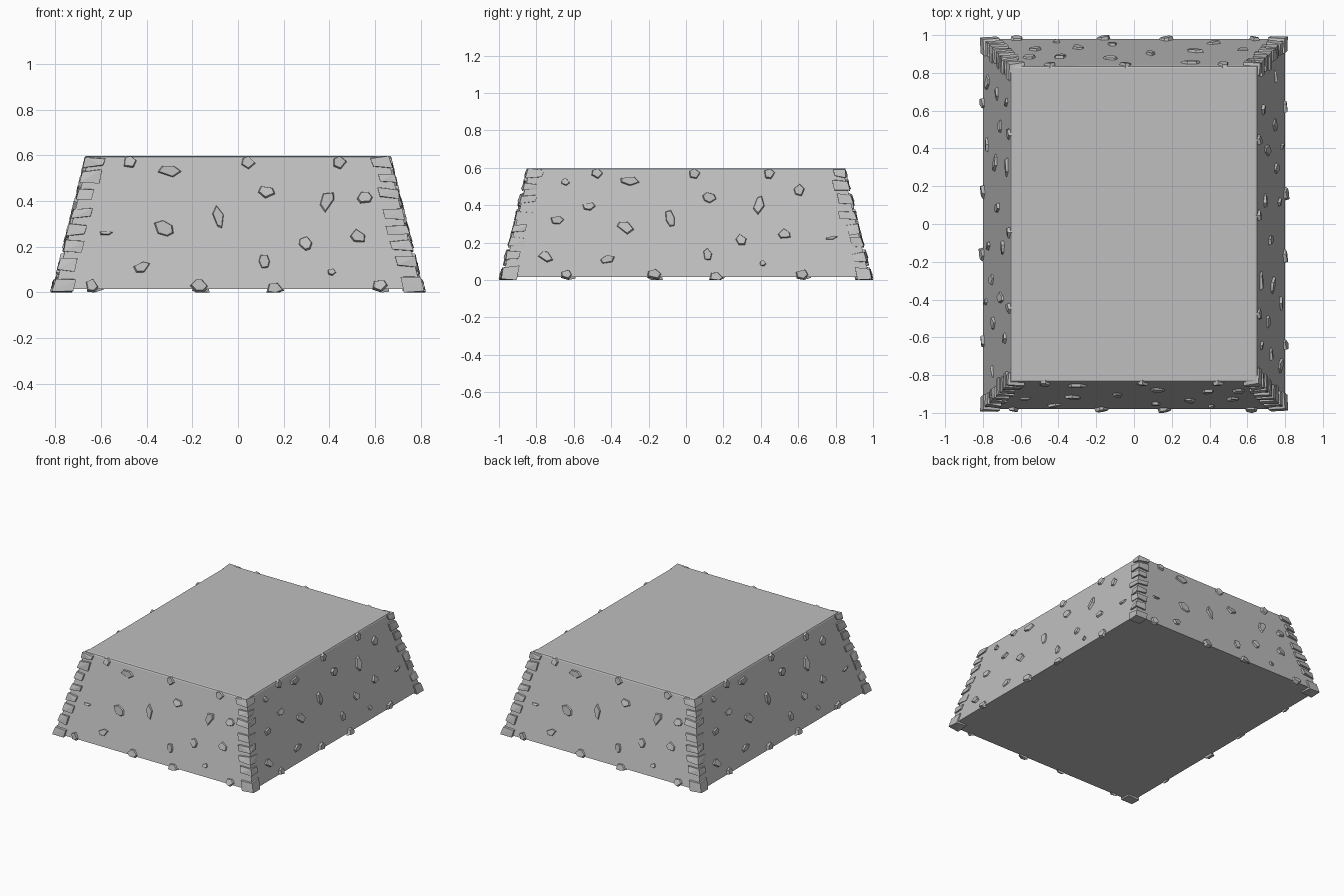
import bpy, bmesh, math, random
from mathutils import Vector, Matrix

random.seed(4)
cube = bpy.data.objects.get("Cube")
if cube:
    bpy.data.objects.remove(cube)

stone_grey = bpy.data.materials.new("stone_grey")
GREY = (0.52, 0.52, 0.52, 1)
stone_grey.diffuse_color = GREY
stone_grey.use_nodes = True
stone_grey.node_tree.nodes["Principled BSDF"].inputs["Base Color"].default_value = GREY

Z0, Z1 = 0.015, 0.597            # underside and top of the block
BOTTOM, TOP = (0.80, 0.98), (0.655, 0.837)
INSET = BOTTOM[0] - TOP[0]


def finish(bm, name):
    bmesh.ops.recalc_face_normals(bm, faces=bm.faces)
    mesh = bpy.data.meshes.new(name)
    bm.to_mesh(mesh)
    bm.free()
    mesh.materials.append(stone_grey)
    obj = bpy.data.objects.new(name, mesh)
    bpy.context.collection.objects.link(obj)
    return obj


def add_hull(bm, points):
    verts = [bm.verts.new(p) for p in points]
    out = bmesh.ops.convex_hull(bm, input=verts)
    unused = {v for v in out["geom_interior"] + out["geom_unused"]
              if isinstance(v, bmesh.types.BMVert)}
    bmesh.ops.delete(bm, geom=list(unused), context='VERTS')


def half_width(axis, z):
    t = (z - Z0) / (Z1 - Z0)
    return BOTTOM[axis] + (TOP[axis] - BOTTOM[axis]) * t


# Tapered block with a softened top rim
bm = bmesh.new()
bmesh.ops.create_cube(bm, size=2)
for v in bm.verts:
    x, y = TOP if v.co.z > 0 else BOTTOM
    v.co = (v.co.x * x, v.co.y * y, Z1 if v.co.z > 0 else Z0)
rim = [e for e in bm.edges if all(v.co.z > 0.5 for v in e.verts)]
bmesh.ops.bevel(bm, geom=rim, offset=0.012, segments=2, profile=0.5, affect='EDGES')
finish(bm, "block")

# Stones set in the walls: across, height, width, tall, turn in degrees
SHARED = [
    (-.30, .53, .11, .055, -5), (.125, .44, .08, .06, -20), (.39, .40, .06, .11, -15),
    (-.085, .33, .05, .11, 15), (-.325, .28, .10, .07, -25), (.295, .215, .06, .07, 20),
    (.525, .245, .08, .06, -40), (-.42, .11, .085, .05, 15), (.115, .135, .05, .075, 5),
    (.41, .09, .04, .035, 0),
]
FRONT = [(.555, .415, .07, .06, 10), (-.58, .26, .07, .02, 0)]
SIDE = [
    (-.645, .525, .05, .045, 0), (.605, .48, .06, .07, 15), (-.52, .395, .075, .05, 0),
    (-.69, .32, .08, .05, 0), (.78, .225, .07, .02, 10), (-.75, .125, .09, .06, -20),
]
RIM = [(-.475, .57), (.045, .568), (.445, .568)]
FOOT = [(-.64, .03, .06), (-.17, .03, .08), (.16, .014, .08), (.62, .03, .07)]


def wall_stone(bm, axis, across, height, wide, tall, turn, bulge=0.012):
    """Faceted chip on a sloping wall: axis 1 is the front, axis 0 the right."""
    along = Vector((1, 0, 0)) if axis else Vector((0, 1, 0))
    outward = Vector((0, -1, 0)) if axis else Vector((1, 0, 0))
    up = (Vector((0, 0, Z1 - Z0)) - outward * INSET).normalized()
    normal = along.cross(up)
    centre = along * across + outward * half_width(axis, height) + Vector((0, 0, height))
    sides = random.choice((5, 5, 6))
    spin = Matrix.Rotation(math.radians(turn), 2)
    lean = random.uniform(0, math.tau)
    points = []
    for i in range(sides):
        a = math.tau * (i + random.uniform(-.25, .25)) / sides
        flat = spin @ Vector((math.cos(a) * wide / 2, math.sin(a) * tall / 2))
        lift = bulge * (0.9 + 0.35 * math.cos(a - lean))
        for scale, depth in ((1.08, -0.01), (0.84, lift)):
            p = centre + along * flat.x * scale + up * flat.y * scale + normal * depth
            p.z = min(max(p.z, 0), Z1)
            points.append(p)
    add_hull(bm, points)


def corner_stone(bm, sx, height, tall):
    """Chunky quoin wrapped round a front corner."""
    reach = [random.uniform(.05, .085) for _ in range(2)]
    points = []
    for end in (-1, 1):
        z = min(max(height + end * tall / 2 + random.uniform(-.006, .006), 0), Z1)
        for ox in (0, 1):
            for oy in (0, 1):
                x = half_width(0, z) + (-reach[0] if ox else random.uniform(.004, .013))
                y = half_width(1, z) + (-reach[1] if oy else random.uniform(.004, .013))
                # the tails stand proud of the neighbouring wall and droop a little
                if ox != oy:
                    points.append((sx * x, -y - (.006 if oy == 0 else 0),
                                   max(z + random.uniform(-.012, .012), 0)))
                else:
                    points.append((sx * x, -y, z))
    for i, p in enumerate(points):
        points[i] = (p[0], p[1], min(p[2], Z1))
    add_hull(bm, points)


def with_opposite(bm, name):
    """Repeat the stones half a turn round the block."""
    copy = bmesh.ops.duplicate(bm, geom=bm.verts[:] + bm.edges[:] + bm.faces[:])
    verts = [g for g in copy["geom"] if isinstance(g, bmesh.types.BMVert)]
    bmesh.ops.rotate(bm, verts=verts, matrix=Matrix.Rotation(math.pi, 3, 'Z'))
    return finish(bm, name)


for axis, extra, name in ((1, FRONT, "front_and_back"), (0, SIDE, "side")):
    bm = bmesh.new()
    for chip in SHARED + extra:
        wall_stone(bm, axis, *chip)
    with_opposite(bm, name + "_wall_stones")

    bm = bmesh.new()
    for across, height in RIM:
        wall_stone(bm, axis, across, height, .065, .06, 0)
    for across, height, wide in FOOT:
        wall_stone(bm, axis, across, height, wide, .06, 0, bulge=0.016)
    with_opposite(bm, name + "_edge_stones")

bm = bmesh.new()
for sx in (-1, 1):
    for height in (.572, .50, .43, .345, .275, .205, .13):
        corner_stone(bm, sx, height, .048)
    corner_stone(bm, sx, .032, .06)
with_opposite(bm, "corner_stones")
